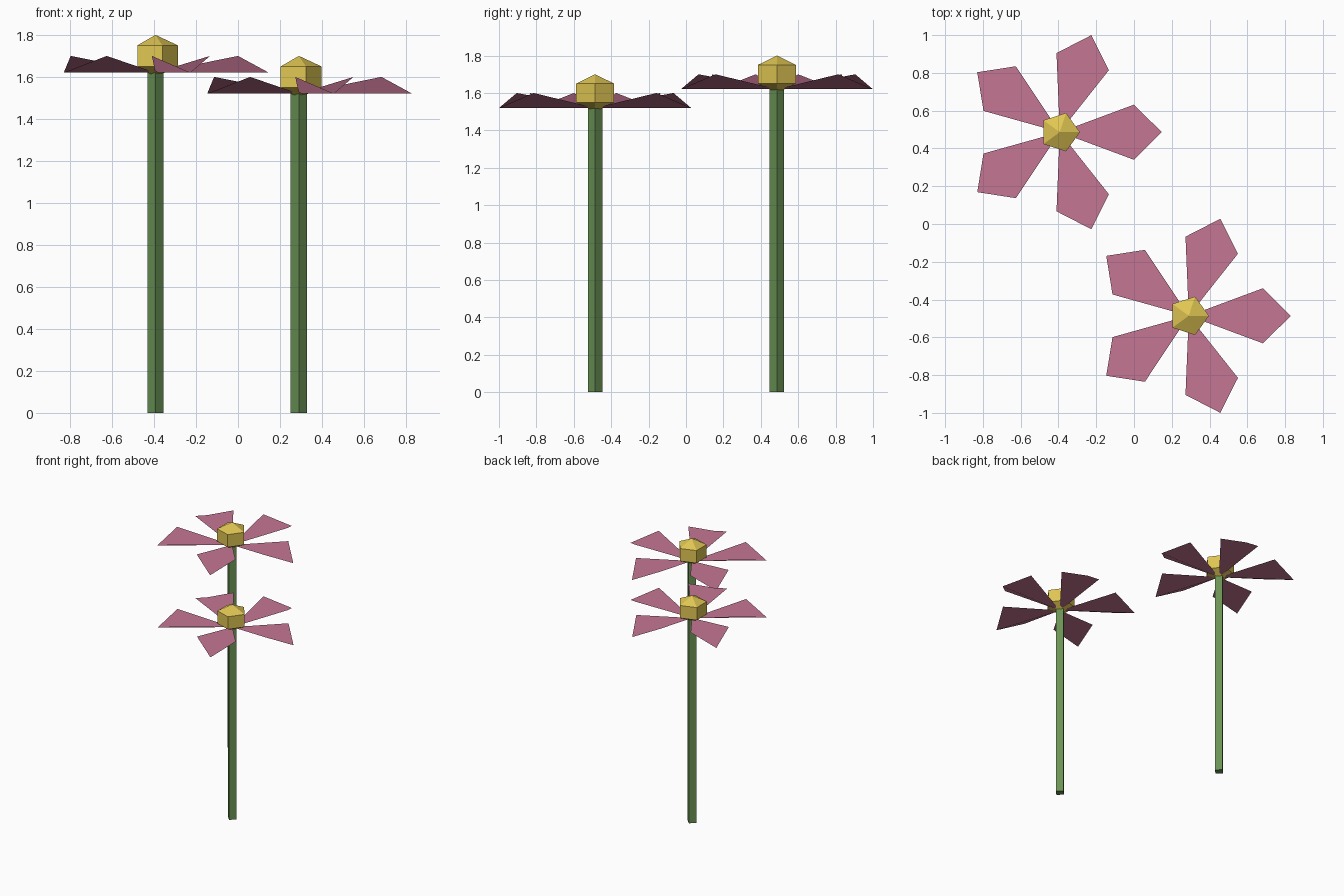
import bpy
import bmesh
from math import cos, sin, tau

cube = bpy.data.objects.get("Cube")
if cube:
    bpy.data.objects.remove(cube, do_unlink=True)


def make_material(name, rgb):
    mat = bpy.data.materials.new(name)
    mat.use_nodes = True
    mat.diffuse_color = (*rgb, 1)
    mat.node_tree.nodes["Principled BSDF"].inputs["Base Color"].default_value = (*rgb, 1)
    return mat


pink = make_material("petal pink", (0.56, 0.18, 0.29))
yellow = make_material("core yellow", (0.74, 0.56, 0.085))
green = make_material("stem green", (0.145, 0.29, 0.09))


def make_object(name, bm, mat, location):
    mesh = bpy.data.meshes.new(name)
    bm.to_mesh(mesh)
    bm.free()
    mesh.materials.append(mat)
    obj = bpy.data.objects.new(name, mesh)
    obj.location = location
    bpy.context.collection.objects.link(obj)


def ring(bm, sides, radius, z):
    return [bm.verts.new((radius * cos(tau * i / sides), radius * sin(tau * i / sides), z))
            for i in range(sides)]


def bridge(bm, low, high):
    n = len(low)
    for i in range(n):
        j = (i + 1) % n
        bm.faces.new((low[i], low[j], high[j], high[i]))


def add_stem(name, location, height):
    bm = bmesh.new()
    low, high = ring(bm, 4, 0.039, 0), ring(bm, 4, 0.039, height)
    bridge(bm, low, high)
    bm.faces.new(low[::-1])
    bm.faces.new(high)
    make_object(name, bm, green, location)


def add_core(name, location):
    # five-sided drum with a shallow point above and below
    bm = bmesh.new()
    low, high = ring(bm, 5, 0.107, -0.05), ring(bm, 5, 0.107, 0.05)
    bridge(bm, low, high)
    bottom, top = bm.verts.new((0, 0, -0.1)), bm.verts.new((0, 0, 0.1))
    for i in range(5):
        j = (i + 1) % 5
        bm.faces.new((high[i], high[j], top))
        bm.faces.new((low[j], low[i], bottom))
    make_object(name, bm, yellow, location)


def add_petals(name, location):
    # five kite-shaped quads, creased low from centre to tip with raised sides
    bm = bmesh.new()
    kite = ((0, 0, 0), (0.393, -0.146, 0.08), (0.54, 0, 0), (0.393, 0.146, 0.08))
    for i in range(5):
        c, s = cos(tau * i / 5), sin(tau * i / 5)
        bm.faces.new([bm.verts.new((x * c - y * s, x * s + y * c, z)) for x, y, z in kite])
    make_object(name, bm, pink, location)


for label, x, y, height in (("back", -0.393, 0.486, 1.62), ("front", 0.29, -0.486, 1.52)):
    add_stem(label + "_stem", (x, y, 0), height)
    add_petals(label + "_petals", (x, y, height))
    add_core(label + "_core", (x, y, height + 0.08))
